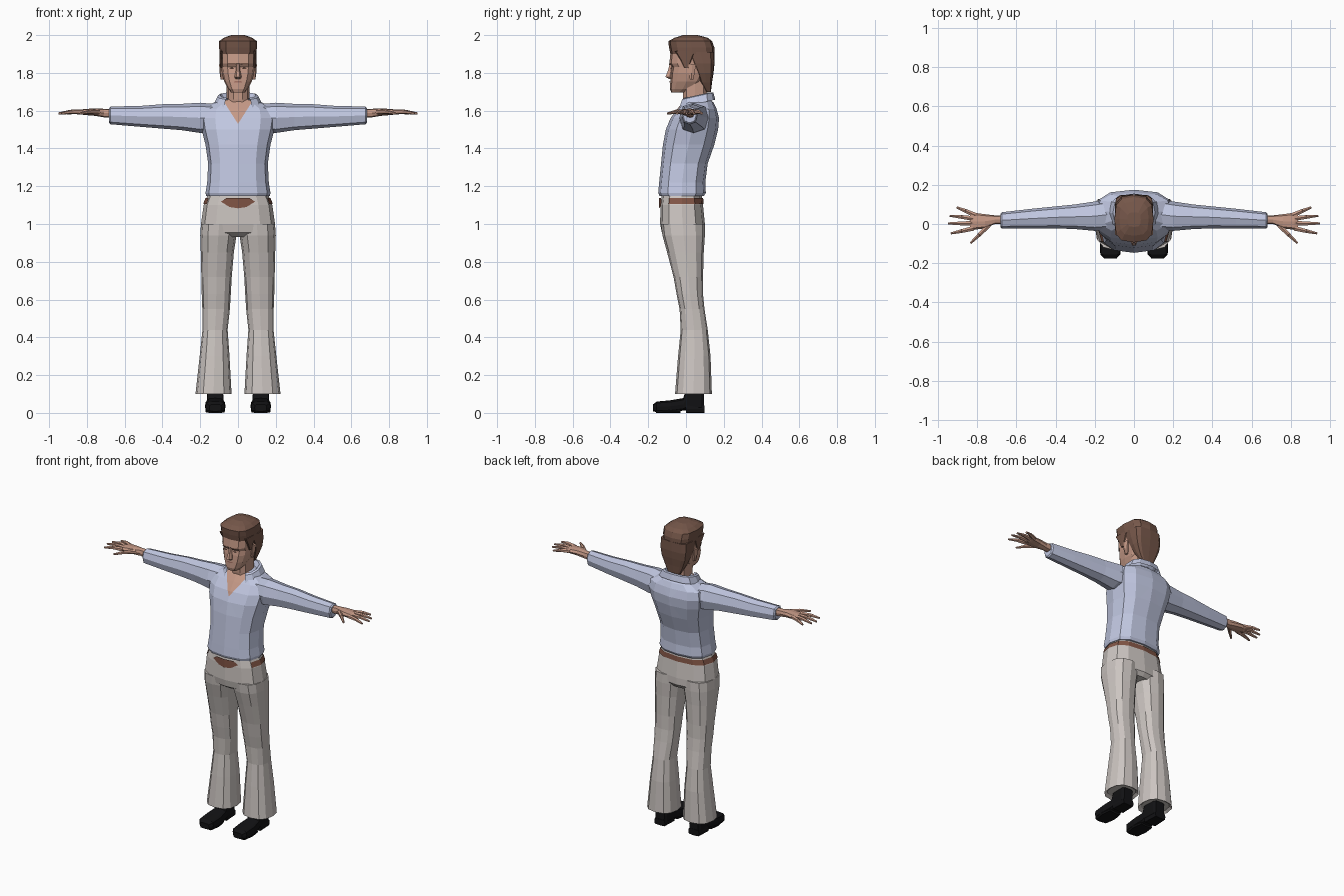
import bpy, bmesh, math
from mathutils import Vector


def material(name, rgb):
    m = bpy.data.materials.new(name)
    m.diffuse_color = (*rgb, 1)
    return m


SKIN = material("skin", (.56, .32, .24))
HAIR = material("brown hair", (.18, .095, .068))
SHIRT = material("pale blue shirt", (.53, .57, .75))
TROUSER = material("warm grey trousers", (.60, .555, .53))
BELT = material("brown leather", (.22, .09, .06))
BLACK = material("black leather", (.006, .006, .007))
LIP = material("lips", (.38, .17, .13))


def finish(name, bm, mats, mirror=False):
    bmesh.ops.recalc_face_normals(bm, faces=bm.faces)
    me = bpy.data.meshes.new(name)
    bm.to_mesh(me)
    bm.free()
    ob = bpy.data.objects.new(name, me)
    bpy.context.collection.objects.link(ob)
    for m in mats:
        me.materials.append(m)
    if mirror:
        ob.modifiers.new("mirror", 'MIRROR')
    return ob


def loft(rings, axis='z', n=12, p=.75, cap=True, tilt=0):
    """Skin superellipse rings (t, a0, a1, b0, b1) along an axis."""
    bm = bmesh.new()
    rows = []
    for t, a0, a1, b0, b1 in rings:
        row = []
        for i in range(n):
            c, s = (round(f(2 * math.pi * i / n), 6) for f in (math.cos, math.sin))
            u = math.copysign(abs(c) ** p, c)
            v = math.copysign(abs(s) ** p, s)
            a = (a0 + a1) / 2 + u * (a1 - a0) / 2
            b = (b0 + b1) / 2 + v * (b1 - b0) / 2
            co = {'z': (a, b, t + tilt * (b - .05)), 'x': (t, a, b), 'y': (a, t, b)}[axis]
            row.append(bm.verts.new(co))
        rows.append(row)
    for r0, r1 in zip(rows, rows[1:]):
        for i in range(n):
            j = (i + 1) % n
            bm.faces.new((r0[i], r0[j], r1[j], r1[i]))
    if cap:
        bm.faces.new(rows[0])
        bm.faces.new(rows[-1])
    return bm


def body(rings):
    """Symmetric rings (z, half width, front y, back y)."""
    return [(z, -w, w, f, b) for z, w, f, b in rings]


def front_plate(name, pts, y0, slope, mat):
    """Thin front detail, drawn for one side in x, z and mirrored."""
    bm = bmesh.new()
    bm.faces.new([bm.verts.new((x, y0 + slope * x, z)) for x, z in pts])
    return finish(name, bm, [mat], True)


def drop(bm, rule):
    bad = [f for f in bm.faces if rule(f.calc_center_median())]
    bmesh.ops.delete(bm, geom=bad, context='FACES')


# Shirt body, with a skin V cut into the chest
bm = loft(body([(1.148, .168, -.14, .095), (1.165, .172, -.147, .105), (1.22, .163, -.142, .102),
                (1.32, .158, -.132, .115), (1.42, .172, -.122, .15), (1.50, .193, -.107, .17),
                (1.56, .203, -.082, .175), (1.61, .192, -.045, .162), (1.642, .13, -.02, .147),
                (1.665, .07, .0, .12)]))
for sx in (1, -1):
    bmesh.ops.bisect_plane(bm, geom=bm.verts[:] + bm.edges[:] + bm.faces[:], dist=1e-5,
                           plane_co=(0, 0, 1.53), plane_no=(sx * .11, 0, -.07))
for f in bm.faces:
    c = f.calc_center_median()
    if c.y < .02 and abs(c.x) < .636 * (c.z - 1.53):
        f.material_index = 1
finish("shirt_body", bm, [SHIRT, SKIN])

# Collar, open at the front
bm = loft(body([(1.635, .128, -.045, .155), (1.675, .108, -.03, .145),
                (1.68, .095, -.015, .13), (1.65, .075, .0, .115)]), cap=False, tilt=.22)
drop(bm, lambda c: c.y < 0 and abs(c.x) < .045)
finish("shirt_collar", bm, [SHIRT])

# Sleeves
finish("sleeve", loft([(.12, -.03, .13, 1.49, 1.635), (.20, -.035, .115, 1.482, 1.642),
                       (.30, -.026, .10, 1.497, 1.636), (.40, -.022, .09, 1.505, 1.634),
                       (.52, -.022, .078, 1.515, 1.625), (.675, -.022, .06, 1.528, 1.622),
                       (.682, -.015, .053, 1.536, 1.614)], 'x', 8, .8), [SHIRT], True)

# Hands: palm and five spread fingers
finish("palm", loft([(.66, -.002, .045, 1.562, 1.61), (.71, .0, .044, 1.565, 1.61),
                     (.76, -.022, .05, 1.573, 1.612), (.82, -.03, .058, 1.578, 1.608),
                     (.838, -.025, .054, 1.582, 1.602)], 'x', 8, .7), [SKIN], True)
bm = bmesh.new()
fingers = [((.74, -.005), (.79, -.055), (.835, -.098)), ((.82, -.022), (.88, -.036), (.935, -.048)),
           ((.82, .004), (.885, .003), (.95, .003)), ((.82, .028), (.88, .036), (.94, .042)),
           ((.81, .045), (.86, .067), (.905, .085))]
for chain in fingers:
    pts = [Vector((x, y, z)) for (x, y), z in zip(chain, (1.593, 1.594, 1.585))]
    for a, b, r0, r1 in ((pts[0], pts[1], .014, .011), (pts[1], pts[2], .011, .006)):
        d = b - a
        made = bmesh.ops.create_cone(bm, cap_ends=True, segments=6, radius1=r0,
                                     radius2=r1, depth=d.length)['verts']
        q = d.to_track_quat('Z', 'Y')
        for v in made:
            v.co = q @ v.co + (a + b) / 2
finish("fingers", bm, [SKIN], True)

# Trouser hips and flared legs
finish("trouser_hips", loft(body([(1.155, .16, -.128, .083), (1.10, .182, -.135, .09),
                                  (1.0, .196, -.137, .10), (.955, .196, -.128, .10),
                                  (.93, .15, -.09, .08)])), [TROUSER])
finish("trouser_leg", loft([(1.0, .003, .196, -.132, .10), (.94, .008, .2, -.125, .1),
                            (.85, .022, .197, -.1, .094), (.72, .033, .194, -.066, .09),
                            (.63, .038, .192, -.05, .09), (.55, .043, .189, -.034, .098),
                            (.44, .055, .188, -.028, .115), (.30, .045, .203, -.042, .13),
                            (.10, .034, .225, -.058, .137), (.112, .05, .21, -.04, .12)],
                           n=12, p=.8), [TROUSER], True)

# Belt band round the sides and back, wide buckle plate in front
bm = loft(body([(1.105, .184, -.139, .094), (1.137, .173, -.135, .091)]), cap=False)
drop(bm, lambda c: c.y < -.06 and abs(c.x) < .145)
finish("belt", bm, [BELT])
front_plate("belt_buckle", [(0, 1.138), (.06, 1.138), (.09, 1.118), (.045, 1.09), (0, 1.083)],
            -.142, .15, BELT)

# Shoes with a separate heel
finish("shoe", loft([(-.175, .088, .152, .008, .045), (-.155, .07, .172, .004, .06),
                     (-.08, .066, .175, .004, .067), (-.015, .075, .165, .012, .078),
                     (.0, .076, .164, .014, .125), (.08, .08, .165, .014, .125),
                     (.095, .09, .155, .014, .12)], 'y', 12, .5), [BLACK], True)
finish("shoe_sole", loft([(-.16, .08, .162, 0, .02), (-.09, .068, .174, 0, .02),
                          (-.03, .08, .165, 0, .02)], 'y', 8, .3), [BLACK], True)
finish("shoe_heel", loft([(0, .08, .167, 0, .04), (.097, .085, .162, 0, .04)],
                         'y', 8, .3), [BLACK], True)

# Neck and head
finish("neck", loft(body([(1.6, .068, -.01, .12), (1.66, .06, -.018, .115),
                          (1.76, .06, -.02, .115)]), n=10), [SKIN])
finish("head", loft(body([(1.695, .034, -.078, .0), (1.715, .052, -.085, .05),
                          (1.755, .073, -.083, .09), (1.80, .086, -.08, .115),
                          (1.83, .089, -.074, .125), (1.85, .09, -.088, .125),
                          (1.93, .091, -.08, .125)]), p=.7), [SKIN])
finish("nose", loft(body([(1.768, .014, -.092, -.06), (1.779, .019, -.112, -.06),
                          (1.81, .012, -.099, -.06), (1.848, .009, -.088, -.06)]), n=6, p=1), [SKIN])
finish("ear", loft([(1.765, .075, .092, .02, .04), (1.80, .075, .097, .012, .048),
                    (1.845, .075, .1, .012, .055)], n=6, p=.8), [SKIN], True)

# Painted face details
front_plate("eyebrow", [(.014, 1.843), (.055, 1.845), (.053, 1.853), (.014, 1.851)], -.0915, .2, HAIR)
front_plate("eye", [(.02, 1.824), (.034, 1.82), (.046, 1.825), (.034, 1.83)], -.085, .2, HAIR)
front_plate("mouth", [(0, 1.748), (.026, 1.751), (.012, 1.757), (0, 1.756)], -.0865, .2, LIP)

# Hair: flat-topped cap, back of the head and sideburns
finish("hair_top", loft(body([(1.90, .097, -.083, .15), (1.935, .1, -.09, .15),
                              (1.968, .1, -.094, .138), (1.986, .075, -.06, .115),
                              (2.0, .035, -.015, .06)]), p=.65), [HAIR])
finish("hair_back", loft(body([(1.70, .045, .108, .132), (1.75, .07, .075, .138),
                               (1.80, .09, .055, .146), (1.85, .098, .03, .151),
                               (1.91, .098, -.0, .15)]), p=.5), [HAIR])
finish("sideburn", loft([(1.825, .08, .0935, -.008, .012), (1.87, .08, .096, -.03, .03),
                         (1.915, .08, .098, -.06, .05)], n=8, p=.4), [HAIR], True)
